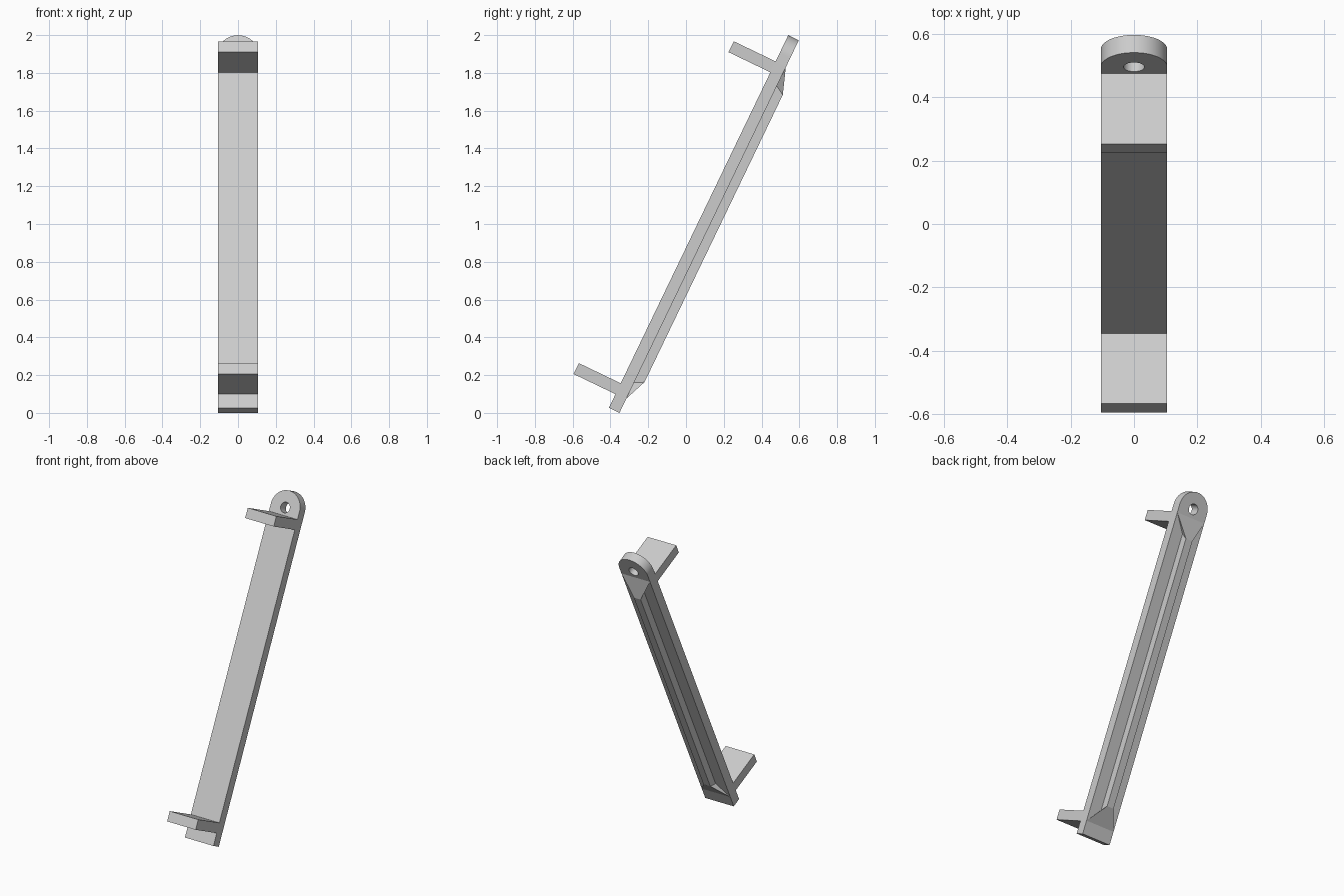
import bpy, bmesh, math
from mathutils import Matrix, Vector

cube = bpy.data.objects.get("Cube")
if cube:
    bpy.data.objects.remove(cube, do_unlink=True)

# Sizes in the bar's own frame: x across, y towards the back, z along the bar
HALF = 0.105
THICK = 0.062
LENGTH = 2.189
RIB_HALF = 0.025
RIB_DEPTH = 0.111
TILT = Matrix.Translation((0, -0.408, 0.027)) @ Matrix.Rotation(math.radians(-25.7), 4, 'X')

grey = bpy.data.materials.new("plain_grey")
grey.use_nodes = True
colour = (0.6, 0.6, 0.6, 1)
grey.diffuse_color = colour
grey.node_tree.nodes["Principled BSDF"].inputs["Base Color"].default_value = colour


def finish(name, bm):
    bmesh.ops.recalc_face_normals(bm, faces=bm.faces)
    mesh = bpy.data.meshes.new(name)
    bm.to_mesh(mesh)
    bm.free()
    mesh.materials.append(grey)
    obj = bpy.data.objects.new(name, mesh)
    obj.matrix_world = TILT
    bpy.context.collection.objects.link(obj)
    return obj


def arc(radius, centre, start, end, steps):
    angles = [start + (end - start) * i / steps for i in range(steps + 1)]
    return [(radius * math.cos(a), 0, centre + radius * math.sin(a)) for a in angles]


def box(name, y0, y1, z0, z1):
    bm = bmesh.new()
    bmesh.ops.create_cube(bm, size=1)
    for v in bm.verts:
        v.co = (v.co.x * 2 * HALF, y0 + (v.co.y + 0.5) * (y1 - y0), z0 + (v.co.z + 0.5) * (z1 - z0))
    return finish(name, bm)


# Flat bar with a rounded, drilled upper end
bm = bmesh.new()
centre = LENGTH - HALF
outline = [(-HALF, 0, 0), (HALF, 0, 0)] + arc(HALF, centre, 0, math.pi, 32)
hole = arc(0.033, centre, 0, 2 * math.pi, 32)[:-1]
edges = []
for loop in (outline, hole):
    verts = [bm.verts.new(p) for p in loop]
    edges += [bm.edges.new((v, verts[i - 1])) for i, v in enumerate(verts)]
bmesh.ops.triangle_fill(bm, edges=edges, use_beauty=True)
result = bmesh.ops.extrude_face_region(bm, geom=bm.faces[:])
moved = [g for g in result["geom"] if isinstance(g, bmesh.types.BMVert)]
bmesh.ops.translate(bm, vec=Vector((0, THICK, 0)), verts=moved)
bar = finish("flat_bar", bm)
bpy.context.view_layer.objects.active = bar
bar.select_set(True)
bpy.ops.object.shade_smooth_by_angle(angle=math.radians(30))
bar.select_set(False)

# Narrow stiffening rib whose ends flare out to the bar's full width
half_profile = [
    (HALF, THICK, 0.084), (RIB_HALF, THICK, 0.177), (RIB_HALF, RIB_DEPTH, 0.204),
    (RIB_HALF, RIB_DEPTH, 1.892), (RIB_HALF, THICK, 1.92), (HALF, THICK, 2.03),
]
bm = bmesh.new()
left, right = ([bm.verts.new((s * x, y, z)) for x, y, z in half_profile] for s in (1, -1))
for side in (left, right):
    for ids in ((0, 1, 2), (1, 4, 3, 2), (4, 5, 3)):
        bm.faces.new([side[i] for i in ids])
for a, b in ((0, 2), (2, 3), (3, 5), (5, 4), (4, 1), (1, 0)):
    bm.faces.new((left[a], left[b], right[b], right[a]))
finish("back_rib", bm)

# Two plates standing out from the front
for name, base in (("lower_bracket", 0.08), ("upper_bracket", 1.971)):
    box(name, -0.246, 0, base, base + 0.064)
